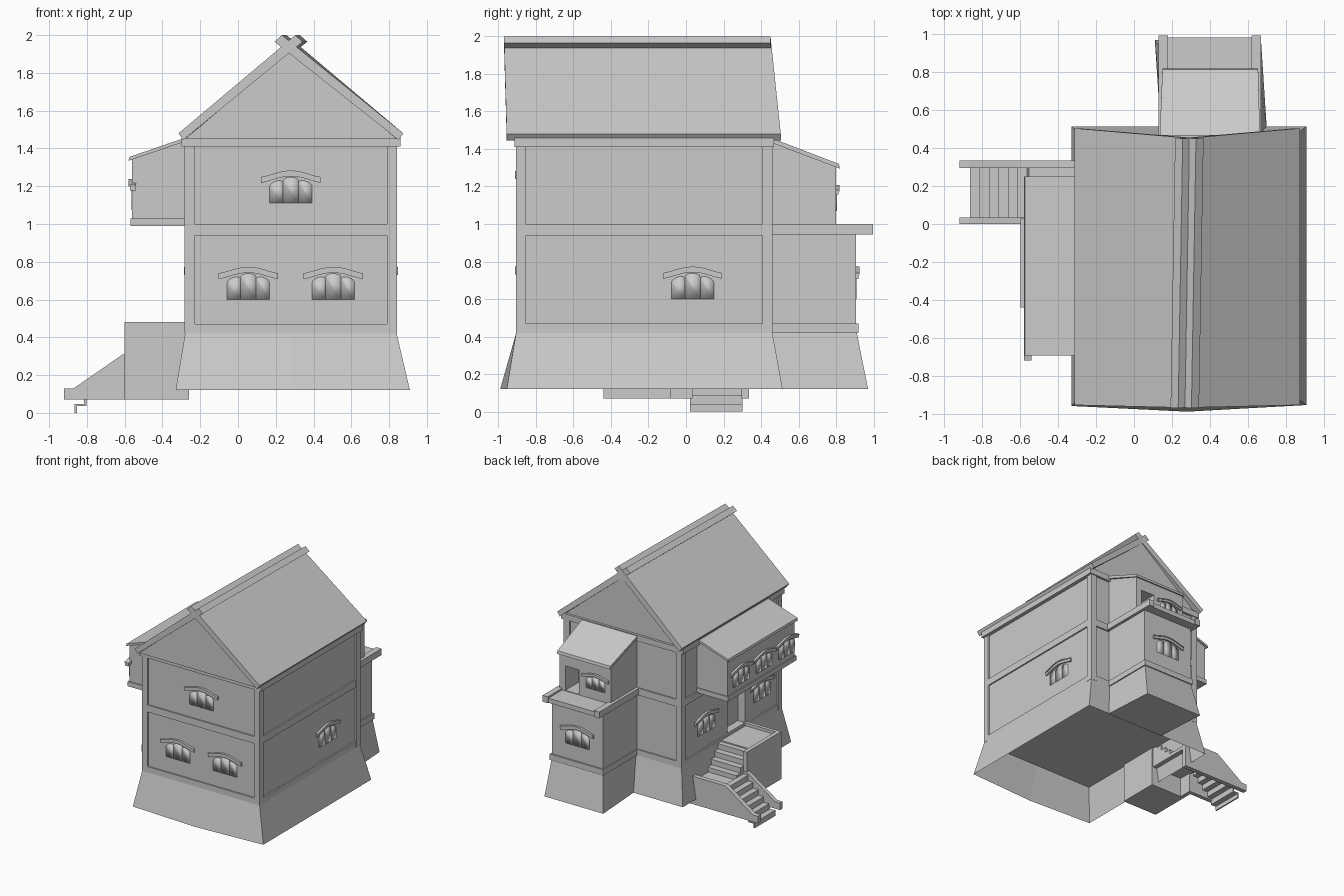
import bpy, bmesh, math

if "Cube" in bpy.data.objects:
    bpy.data.objects.remove(bpy.data.objects["Cube"])

def make(name, verts, faces):
    me = bpy.data.meshes.new(name)
    me.from_pydata(verts, [], faces)
    bm = bmesh.new(); bm.from_mesh(me)
    bmesh.ops.recalc_face_normals(bm, faces=bm.faces)
    bm.to_mesh(me); bm.free()
    ob = bpy.data.objects.new(name, me)
    bpy.context.collection.objects.link(ob)
    return ob

def loft(name, a, b, closed=True):
    """Solid (or open skirt) between two matching outlines."""
    n = len(a)
    faces = [tuple(range(n)), tuple(range(n, 2 * n))] if closed else []
    faces += [(i, (i + 1) % n, n + (i + 1) % n, n + i) for i in range(n)]
    return make(name, list(a) + list(b), faces)

def prism(name, pts, axis, lo, hi):
    """Extrude a (y,z) profile along x, or an (x,z) profile along y."""
    f = (lambda p, t: (t, p[0], p[1])) if axis == 'x' else (lambda p, t: (p[0], t, p[1]))
    return loft(name, [f(p, lo) for p in pts], [f(p, hi) for p in pts])

def box(name, x0, x1, y0, y1, z0, z1):
    return prism(name, [(x0, z0), (x1, z0), (x1, z1), (x0, z1)], 'y', y0, y1)

def cut(ob, *dims):
    c = box("cutter", *dims)
    c.hide_render = True
    m = ob.modifiers.new("opening", 'BOOLEAN')
    m.operation, m.solver, m.object = 'DIFFERENCE', 'EXACT', c
    bpy.context.view_layer.objects.active = ob
    bpy.ops.object.modifier_apply(modifier=m.name)
    bpy.data.objects.remove(c)

# flared base skirt, open underneath, front edge bowed at the middle
X0, X1, Y0, Y1, CX = -0.28, 0.84, -0.905, 0.46, 0.28
loft("base",
     [(-0.33, -0.96, .12), (CX, -0.99, .12), (0.91, -0.955, .12), (0.91, 0.515, .12), (-0.33, 0.515, .12)],
     [(X0, Y0, .42), (CX, Y0, .42), (X1, Y0, .42), (X1, Y1, .42), (X0, Y1, .42)], closed=False)

# main body with door opening on the left
body = box("main_walls", X0 + .012, X1 - .012, Y0 + .012, Y1 - .012, .42, 1.45)
cut(body, -0.5, -0.2, -0.42, -0.18, .475, .9)

# timber frame
for i, (z0, z1, e) in enumerate([(.415, .47, 0), (.94, 1.0, 0), (1.41, 1.46, .02)]):
    box(f"wall_beam_{i}", X0 - e, X1 + e, Y0 - e / 2, Y1 + e / 2, z0, z1)
for i, x in enumerate((X0, X1 - .05)):
    for j, y in enumerate((Y0, Y1 - .05)):
        box(f"corner_post_{i}{j}", x - .002, x + .052, y - .002, y + .052, .42, 1.42)

# gable and crossing roof slabs, ridge slightly twisted
prism("gable", [(-0.28, 1.45), (0.84, 1.45), (CX, 1.92)], 'y', -0.945, 0.45)
prof = [(.595, 1.48), (-.035, 2.0), (-.075, 1.965), (.57, 1.445)]
front, back, twist = (-.955, -.97, -.97, -.955), (.505, .45, .45, .505), (0, .012, .012, 0)
for side, s in (("left", -1), ("right", 1)):
    loft(f"roof_{side}",
         [(CX + s * p[0] - t, y, p[1]) for p, y, t in zip(prof, front, twist)],
         [(CX + s * p[0] + t, y, p[1]) for p, y, t in zip(prof, back, twist)])

# upper bay on the left
prism("bay_walls", [(-.56, 1.0), (-.27, 1.0), (-.27, 1.445), (-.56, 1.345)], 'y', -0.68, 0.235)
prism("bay_roof", [(-.58, 1.335), (-.27, 1.44), (-.27, 1.46), (-.575, 1.355)], 'y', -0.695, 0.25)
box("bay_sill", -.57, -.27, -.69, .245, .99, 1.03)

# rear annex with balcony
loft("annex_base", [(.14, .51, .12), (.70, .51, .12), (.67, .97, .12), (.11, .97, .12)],
     [(.155, .455, .42), (.645, .455, .42), (.645, .91, .42), (.155, .91, .42)])
box("annex_lower_walls", .155, .645, .42, .905, .42, .96)
box("annex_beam", .145, .655, .42, .92, .42, .47)
box("balcony_floor", .15, .65, .42, .985, .945, .985)
for i, x in enumerate((.13, .62)):
    box(f"balcony_side_{i}", x, x + .05, .42, .995, .945, 1.0)
upper = prism("annex_upper_walls", [(.42, .97), (.80, .97), (.80, 1.31), (.42, 1.455)], 'x', .155, .645)
cut(upper, .46, .59, .62, .9, .99, 1.2)
loft("annex_roof",
     [(.15, .82, 1.295), (.655, .82, 1.295), (.665, .45, 1.435), (.135, .45, 1.435)],
     [(.15, .815, 1.32), (.655, .815, 1.32), (.665, .45, 1.46), (.135, .45, 1.46)])

# arched windows: three rounded panes under a curved two-layer moulding
def band(z0, z1):
    u = [-.158 + .316 * k / 14 for k in range(15)]
    h = lambda x: .034 * math.cos(math.pi * x / .32) ** 1.4
    return [(x, z0 + h(x)) for x in u] + [(x, z1 + h(x)) for x in reversed(u)]

PANES = []
for c, w, top, slope in ((-.077, .036, .118, .01), (0, .041, .138, 0), (.077, .036, .118, -.01)):
    arc = [math.pi * k / 8 for k in range(9)]
    PANES.append([(c - w, 0), (c + w, 0)] +
                 [(c + w * math.cos(a), top + slope * math.cos(a) + .02 * (math.sin(a) - 1)) for a in arc])

def window(name, x, y, z, turn, scale=1):
    parts = [prism(f"{name}_pane_{i}", p, 'y', -.004, .02) for i, p in enumerate(PANES)]
    for p in parts:
        p.data.shade_smooth()
    parts.append(prism(f"{name}_arch", band(.108, .132), 'y', -.013, .02))
    parts.append(prism(f"{name}_cap", band(.130, .139), 'y', -.019, .02))
    for p in parts:
        p.location = (x, y, z)
        p.rotation_euler.z = math.radians(turn)
        p.scale = (scale, 1, scale)

FY, RX, LX = Y0 + .012, X1 - .012, X0 + .012
window("front_window_a", .055, FY, .60, 0)
window("front_window_b", .505, FY, .60, 0)
window("front_window_top", .28, FY, 1.11, 0)
window("right_window", RX, .035, .60, 90)
window("left_window_a", LX, .11, .60, -90)
window("left_window_b", LX, -.65, .60, -90)
for i in range(3):
    window(f"bay_window_{i}", -.56, .05 - .31 * i, 1.075, -90, .95)
window("annex_window_low", .40, .905, .60, 180)
window("annex_window_top", .30, .80, 1.07, 180, .8)

# entrance landing with a wall around it
box("landing", -.57, -.26, -.43, -.08, .07, .455)
box("landing_wall_outer", -.60, -.565, -.44, .03, .07, .48)
box("landing_wall_front", -.57, -.26, -.44, -.41, .07, .48)
box("middle_landing", -.58, -.27, -.08, .31, .24, .27)
for i in range(4):
    z = .27 + .045 * (i + 1) - .005
    box(f"upper_step_{i}", -.57, -.27, -.10, .13 - .055 * i, z - .045, z)

# lower flight: zigzag sheet of treads between two stringers
zig = [(-.865, 0)]
for i in range(6):
    x, z = -.865 + .05 * i, .048 * (i + 1)
    zig += [(x, z), (x + .05, z)]
under = [(x + .012, max(z - .012, 0)) for x, z in reversed(zig)]
prism("lower_steps", zig + under, 'y', .02, .30)
rail = [(-.92, .07), (-.92, .13), (-.87, .13), (-.61, .31)]
prism("stringer_inner", rail + [(-.57, .31), (-.57, .07)], 'y', 0, .035)
prism("stringer_outer", rail + [(-.27, .31), (-.27, .07)], 'y', .295, .335)
